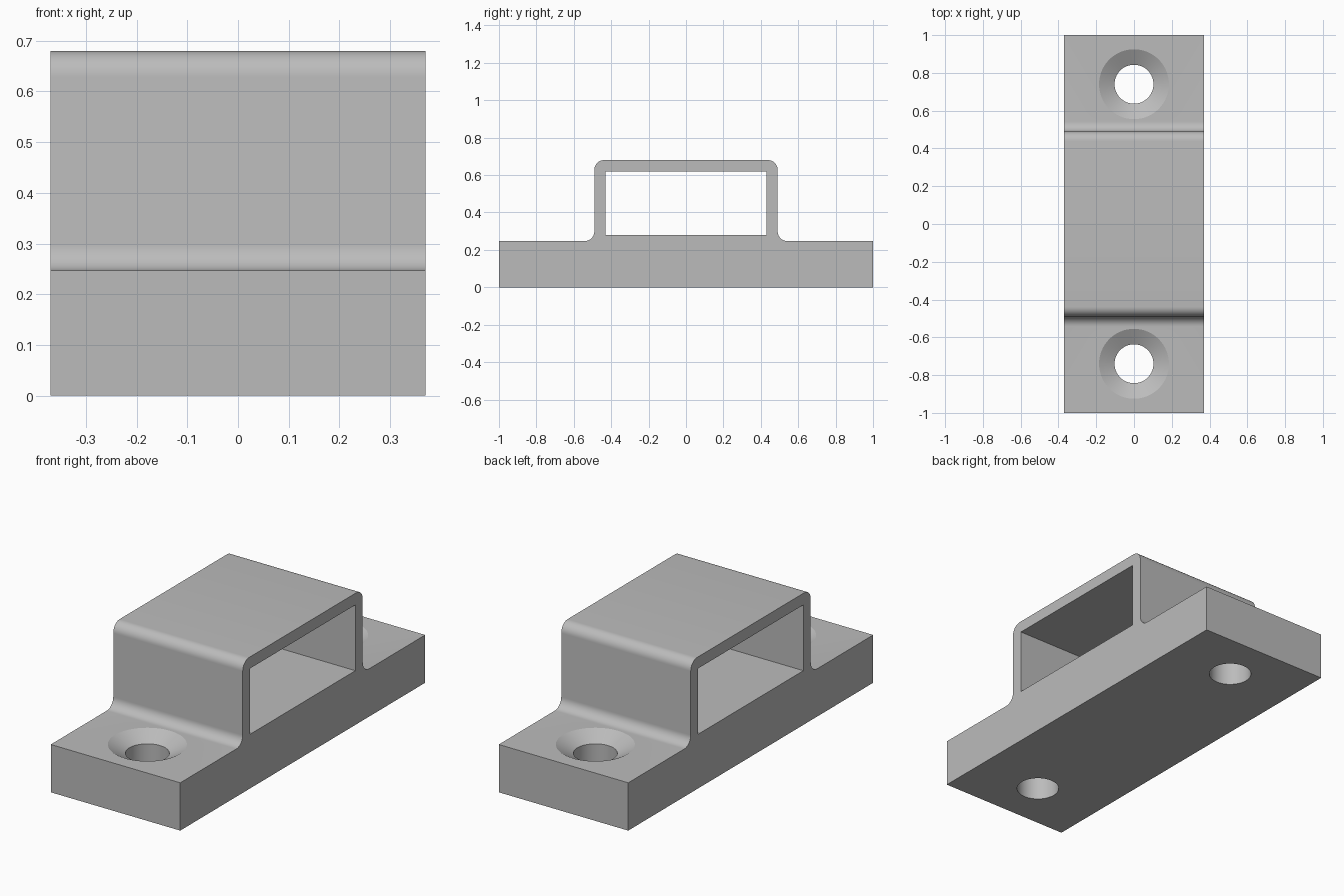
import bpy
import bmesh
import math

if "Cube" in bpy.data.objects:
    bpy.data.objects.remove(bpy.data.objects["Cube"], do_unlink=True)

HALF_W = 0.37          # half width along x
BASE_Z = 0.247         # flange thickness
TOP_Z = 0.68           # overall height
WALL_Y = 0.49          # outer wall of the loop
RADIUS = 0.052         # fillets and rounded corners
HOLE_Y = 0.74

grey = bpy.data.materials.new("plain grey")
grey.use_nodes = True
colour = (0.5, 0.5, 0.5, 1)
grey.diffuse_color = colour
grey.node_tree.nodes["Principled BSDF"].inputs["Base Color"].default_value = colour


def add_object(name, bm):
    bmesh.ops.recalc_face_normals(bm, faces=bm.faces)
    mesh = bpy.data.meshes.new(name)
    bm.to_mesh(mesh)
    bm.free()
    mesh.materials.append(grey)
    obj = bpy.data.objects.new(name, mesh)
    bpy.context.collection.objects.link(obj)
    return obj


def extrude_profile(name, points, half_width):
    """Extrude a closed (y, z) outline along x."""
    bm = bmesh.new()
    face = bm.faces.new([bm.verts.new((-half_width, y, z)) for y, z in points])
    new = bmesh.ops.extrude_face_region(bm, geom=[face])["geom"]
    verts = [v for v in new if isinstance(v, bmesh.types.BMVert)]
    bmesh.ops.translate(bm, verts=verts, vec=(2 * half_width, 0, 0))
    return add_object(name, bm)


def arc(cy, cz, start, end, steps=10):
    angles = [math.radians(start + (end - start) * i / steps) for i in range(steps + 1)]
    return [(cy + RADIUS * math.cos(a), cz + RADIUS * math.sin(a)) for a in angles]


def revolve(name, profile, y, steps=64):
    """Stack rings of (radius, z) into a closed round cutter."""
    bm = bmesh.new()
    rings = [[bm.verts.new((r * math.cos(math.tau * i / steps),
                            y + r * math.sin(math.tau * i / steps), z))
              for i in range(steps)] for r, z in profile]
    for low, high in zip(rings, rings[1:]):
        for i in range(steps):
            j = (i + 1) % steps
            bm.faces.new((low[i], low[j], high[j], high[i]))
    bm.faces.new(rings[0])
    bm.faces.new(rings[-1])
    return add_object(name, bm)


# Bracket outline: one half, then mirrored
half = [(1, 0), (1, BASE_Z)]
half += arc(WALL_Y + RADIUS, BASE_Z + RADIUS, 270, 180)
half += arc(WALL_Y - RADIUS, TOP_Z - RADIUS, 0, 90)
outline = half + [(-y, z) for y, z in reversed(half)]
bracket = extrude_profile("bracket", outline, HALF_W)

# Rectangular opening through the loop
opening = [(-0.43, 0.28), (0.43, 0.28), (0.43, 0.62), (-0.43, 0.62)]
cutters = [extrude_profile("opening_cutter", opening, 0.5)]

# Countersunk screw holes
sink = [(0.103, -0.1), (0.103, BASE_Z - 0.045), (0.185, BASE_Z), (0.185, BASE_Z + 0.05)]
for name, side in (("front_hole_cutter", -1), ("back_hole_cutter", 1)):
    cutters.append(revolve(name, sink, side * HOLE_Y))

bpy.ops.object.select_all(action="DESELECT")
bracket.select_set(True)
bpy.context.view_layer.objects.active = bracket
for cutter in cutters:
    cutter.hide_render = True
    mod = bracket.modifiers.new(cutter.name, "BOOLEAN")
    mod.operation = "DIFFERENCE"
    mod.solver = "EXACT"
    mod.object = cutter
    bpy.ops.object.modifier_apply(modifier=mod.name)
    bpy.data.objects.remove(cutter, do_unlink=True)

bpy.ops.object.shade_smooth_by_angle(angle=math.radians(25))
